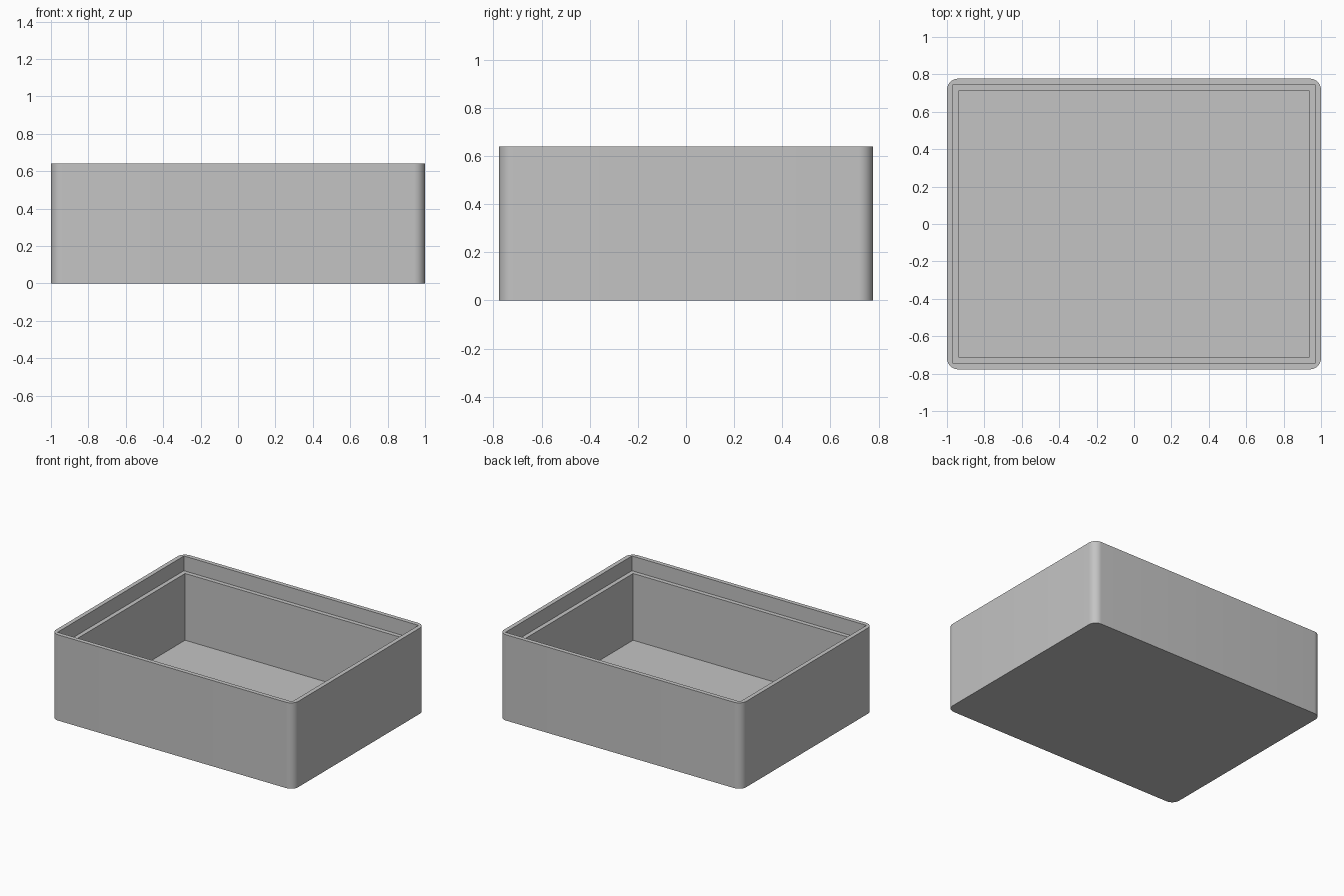
import bpy
import bmesh
import math

default = bpy.data.objects.get("Cube")
if default:
    bpy.data.objects.remove(default, do_unlink=True)

WIDTH, DEPTH, HEIGHT = 2.0, 1.554, 0.64
CORNER = 0.06      # outer corner radius
WALL = 0.032       # rim width, ledge width and floor thickness
LEDGE_Z = 0.53

grey = bpy.data.materials.new("light grey")
grey.use_nodes = True
grey.diffuse_color = (0.55, 0.55, 0.55, 1)
grey.node_tree.nodes["Principled BSDF"].inputs["Base Color"].default_value = grey.diffuse_color


def block(name, width, depth, bottom, top, radius=0):
    """Upright block, optionally with rounded vertical edges."""
    bm = bmesh.new()
    bmesh.ops.create_cube(bm, size=1)
    for v in bm.verts:
        v.co.x *= width
        v.co.y *= depth
        v.co.z = top if v.co.z > 0 else bottom
    if radius:
        upright = [e for e in bm.edges
                   if abs(e.verts[0].co.z - e.verts[1].co.z) > 0.01]
        bmesh.ops.bevel(bm, geom=upright, offset=radius, segments=10,
                        profile=0.5, affect='EDGES')
    mesh = bpy.data.meshes.new(name)
    bm.to_mesh(mesh)
    bm.free()
    mesh.materials.append(grey)
    obj = bpy.data.objects.new(name, mesh)
    bpy.context.collection.objects.link(obj)
    return obj


# Outer body with rounded corners
tray = block("open_box", WIDTH, DEPTH, 0, HEIGHT, CORNER)

# Main cavity, then the wider lid recess that leaves a ledge
cutters = [
    block("cavity_cutter", WIDTH - 4 * WALL, DEPTH - 4 * WALL, WALL, HEIGHT + 0.1),
    block("lid_recess_cutter", WIDTH - 2 * WALL, DEPTH - 2 * WALL, LEDGE_Z, HEIGHT + 0.2),
]
bpy.context.view_layer.objects.active = tray
for cutter in cutters:
    cutter.hide_render = True
    cut = tray.modifiers.new(cutter.name, 'BOOLEAN')
    cut.operation = 'DIFFERENCE'
    cut.solver = 'EXACT'
    cut.object = cutter
    bpy.ops.object.modifier_apply(modifier=cut.name)
    bpy.data.objects.remove(cutter, do_unlink=True)

# Smooth the rounded corners, keep the edges sharp
bpy.ops.object.select_all(action='DESELECT')
tray.select_set(True)
bpy.ops.object.shade_smooth_by_angle(angle=math.radians(30))
